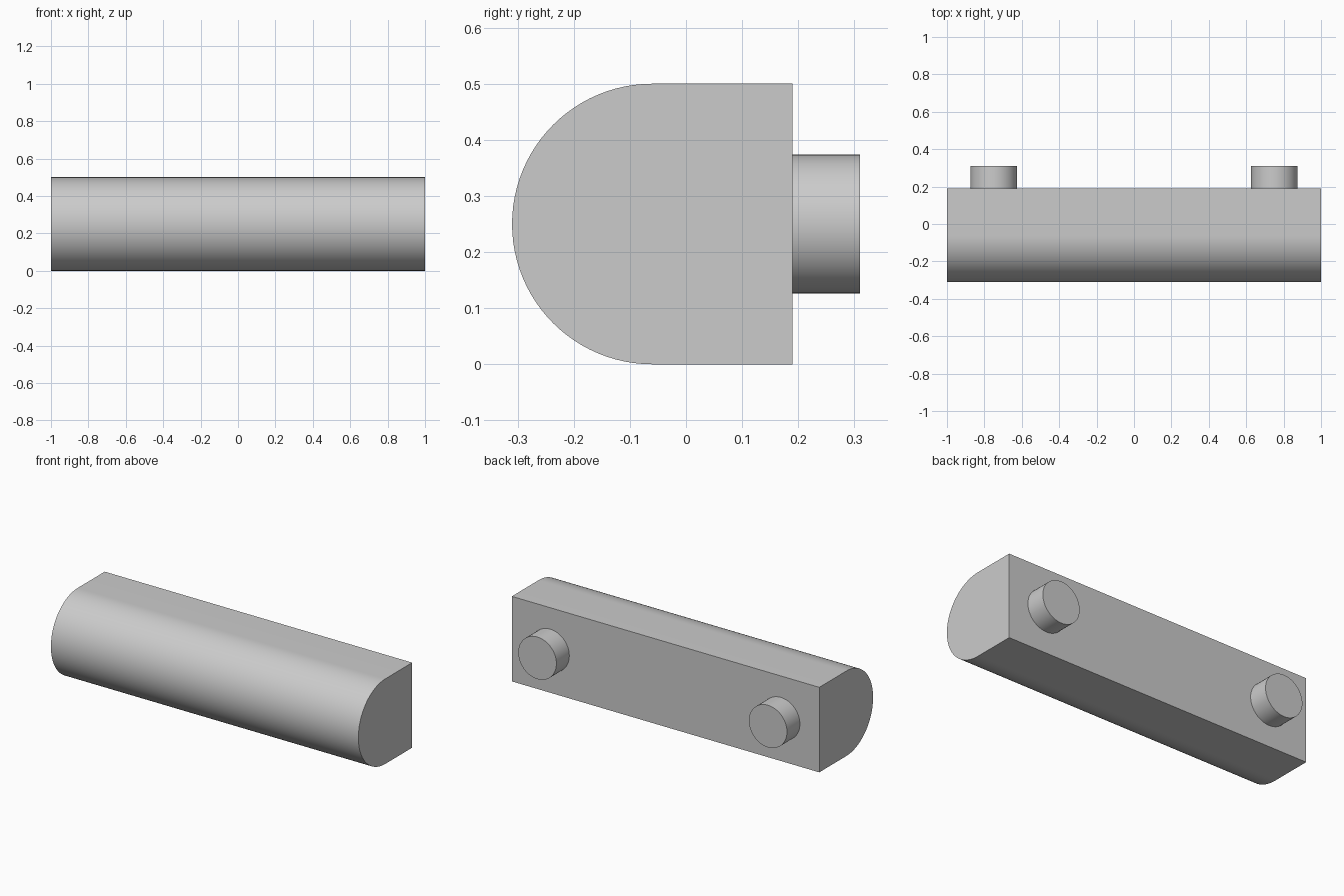
import bpy
import bmesh
from math import cos, sin, pi, radians
from mathutils import Matrix

cube = bpy.data.objects.get("Cube")
if cube:
    bpy.data.objects.remove(cube, do_unlink=True)

LENGTH = 2.0
RADIUS = 0.25
ARC_Y, BACK_Y, PEG_END_Y = -0.06, 0.19, 0.31
PEG_RADIUS, PEG_X = 0.124, 0.75

grey = bpy.data.materials.new("plain grey")
grey.use_nodes = True
colour = (0.6, 0.6, 0.6, 1)
grey.diffuse_color = colour
grey.node_tree.nodes["Principled BSDF"].inputs["Base Color"].default_value = colour


def add_part(name, bm):
    """Turn a bmesh into a smooth object with sharp edges kept."""
    bmesh.ops.recalc_face_normals(bm, faces=bm.faces[:])
    mesh = bpy.data.meshes.new(name)
    bm.to_mesh(mesh)
    bm.free()
    mesh.materials.append(grey)
    obj = bpy.data.objects.new(name, mesh)
    bpy.context.collection.objects.link(obj)
    bpy.ops.object.select_all(action="DESELECT")
    obj.select_set(True)
    bpy.context.view_layer.objects.active = obj
    bpy.ops.object.shade_smooth_by_angle(angle=radians(30))


# Bar: half-round front, square back, extruded along x
STEPS = 48
profile = [(BACK_Y, 2 * RADIUS)]
for i in range(STEPS + 1):
    a = pi * i / STEPS
    profile.append((ARC_Y - RADIUS * sin(a), RADIUS + RADIUS * cos(a)))
profile.append((BACK_Y, 0))

bm = bmesh.new()
end = bm.faces.new([bm.verts.new((-LENGTH / 2, y, z)) for y, z in profile])
swept = bmesh.ops.extrude_face_region(bm, geom=[end], use_keep_orig=True)
moved = [v for v in swept["geom"] if isinstance(v, bmesh.types.BMVert)]
bmesh.ops.translate(bm, verts=moved, vec=(LENGTH, 0, 0))
add_part("handle_bar", bm)

# Round mounting pegs on the back
for side, x in (("left", PEG_X), ("right", -PEG_X)):
    bm = bmesh.new()
    place = Matrix.Translation((x, (BACK_Y + PEG_END_Y) / 2, RADIUS))
    bmesh.ops.create_cone(bm, cap_ends=True, segments=48,
                          radius1=PEG_RADIUS, radius2=PEG_RADIUS,
                          depth=PEG_END_Y - BACK_Y,
                          matrix=place @ Matrix.Rotation(pi / 2, 4, "X"))
    add_part(side + "_mounting_peg", bm)
